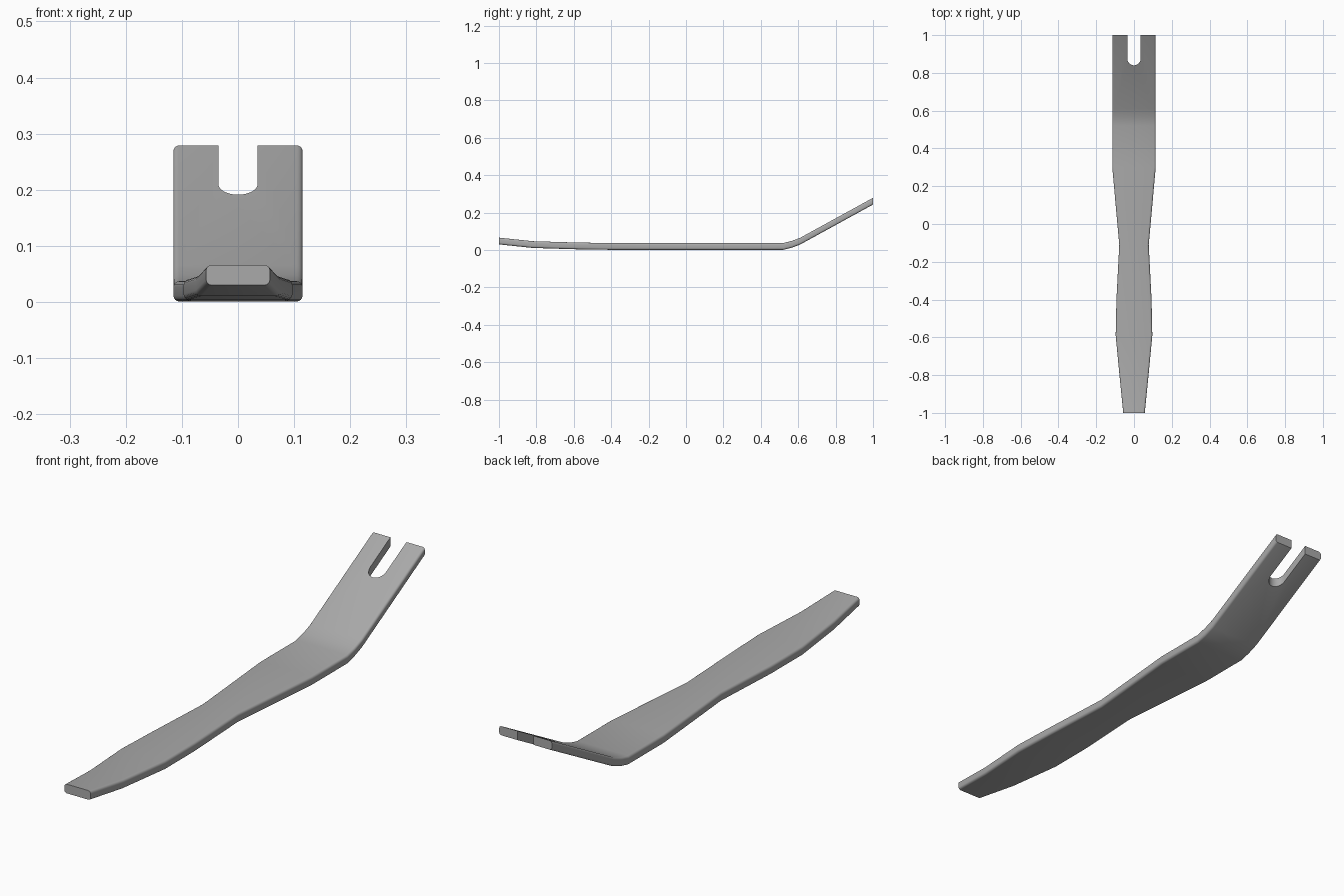
import bpy, bmesh, math

if "Cube" in bpy.data.objects:
    bpy.data.objects.remove(bpy.data.objects["Cube"])

steel = bpy.data.materials.new("steel grey")
steel.diffuse_color = (0.4, 0.4, 0.4, 1)
steel.use_nodes = True
steel.node_tree.nodes["Principled BSDF"].inputs["Base Color"].default_value = steel.diffuse_color

THICK = 0.036
RADIUS = 0.010

# stations along the bar: y, half width, underside height
STATIONS = [(-1.0, 0.057, 0.030), (-0.82, 0.075, 0.011), (-0.59, 0.097, 0.004),
            (-0.40, 0.093, 0.001), (-0.11, 0.078, 0.001), (0.30, 0.115, 0.001),
            (0.52, 0.115, 0.001), (0.565, 0.115, 0.012), (0.61, 0.115, 0.029),
            (1.0, 0.115, 0.243)]


def section(half, low):
    """Rounded rectangle in x and z."""
    pts = []
    corners = [(1, 1, 0), (-1, 1, 90), (-1, -1, 180), (1, -1, 270)]
    for sx, sz, start in corners:
        cx = sx * (half - RADIUS)
        cz = low + THICK / 2 + sz * (THICK / 2 - RADIUS)
        for k in range(5):
            a = math.radians(start + k * 22.5)
            pts.append((cx + RADIUS * math.cos(a), cz + RADIUS * math.sin(a)))
    return pts


def finish(name, bm):
    bmesh.ops.recalc_face_normals(bm, faces=bm.faces)
    mesh = bpy.data.meshes.new(name)
    bm.to_mesh(mesh)
    bm.free()
    mesh.materials.append(steel)
    ob = bpy.data.objects.new(name, mesh)
    bpy.context.collection.objects.link(ob)
    return ob


# bent bar lofted through the stations
bm = bmesh.new()
rings = [[bm.verts.new((x, y, z)) for x, z in section(w, low)] for y, w, low in STATIONS]
for a, b in zip(rings, rings[1:]):
    n = len(a)
    for i in range(n):
        j = (i + 1) % n
        bm.faces.new((a[i], a[j], b[j], b[i]))
bm.faces.new(rings[0])
bm.faces.new(rings[-1])
bar = finish("pry_bar", bm)

# round-ended slot cutter for the claw
bm = bmesh.new()
R = 0.035
outline = [(R, 1.1)] + [(R * math.cos(t), 0.875 - R * math.sin(t))
                        for t in (math.pi * k / 16 for k in range(17))] + [(-R, 1.1)]
face = bm.faces.new([bm.verts.new((x, y, -0.1)) for x, y in outline])
top = bmesh.ops.extrude_face_region(bm, geom=[face])["geom"]
bmesh.ops.translate(bm, vec=(0, 0, 0.6), verts=[v for v in top if isinstance(v, bmesh.types.BMVert)])
cutter = finish("slot_cutter", bm)

mod = bar.modifiers.new("claw slot", 'BOOLEAN')
mod.operation = 'DIFFERENCE'
mod.solver = 'EXACT'
mod.object = cutter
bpy.context.view_layer.objects.active = bar
bar.select_set(True)
bpy.ops.object.modifier_apply(modifier=mod.name)
bpy.data.objects.remove(cutter)

bpy.ops.object.shade_smooth_by_angle(angle=math.radians(30))
